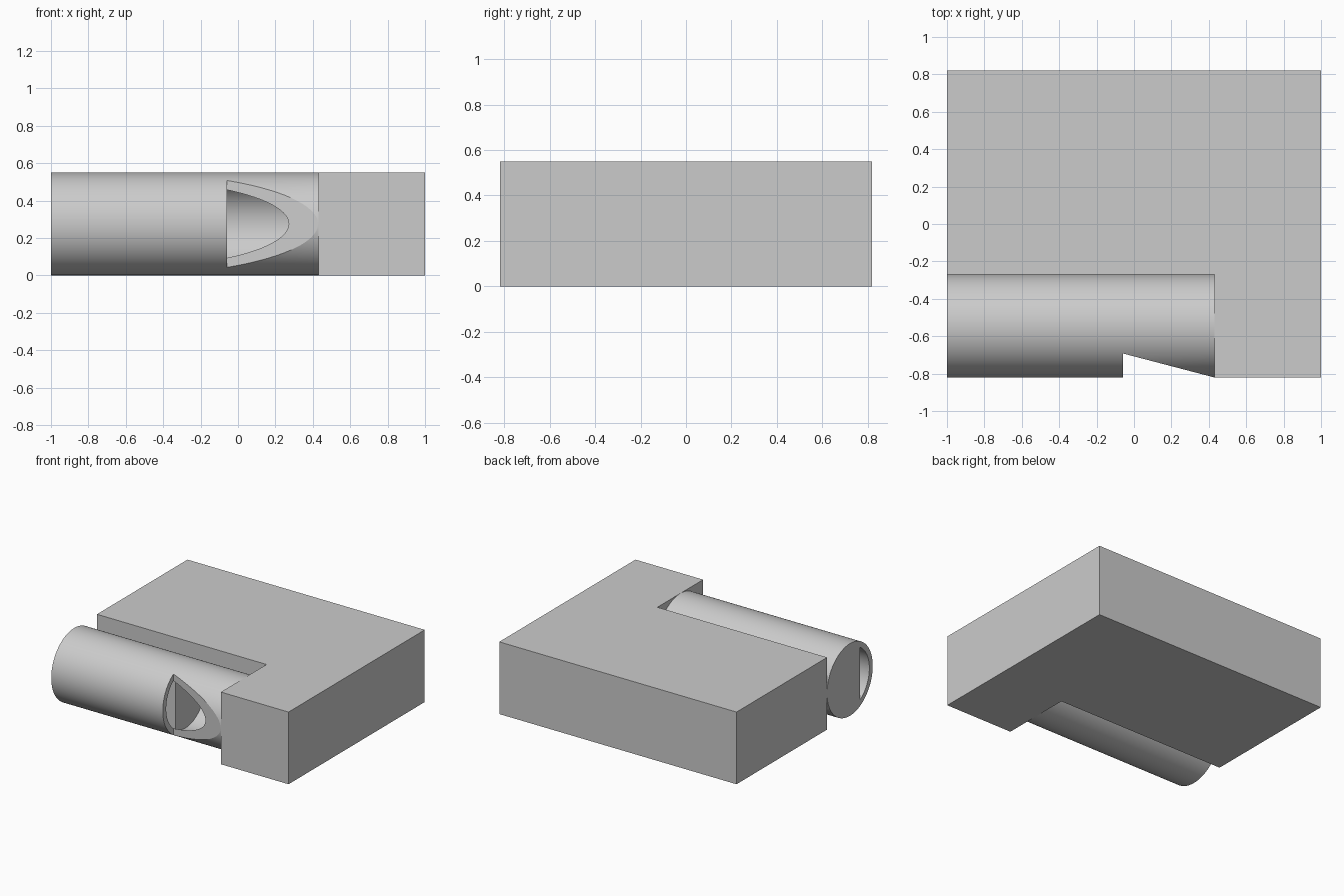
import bpy
import bmesh
import math

cube = bpy.data.objects.get("Cube")
if cube:
    bpy.data.objects.remove(cube, do_unlink=True)

grey = bpy.data.materials.new("plain grey")
grey.use_nodes = True
grey.diffuse_color = (0.6, 0.6, 0.6, 1)
grey.node_tree.nodes["Principled BSDF"].inputs["Base Color"].default_value = (0.6, 0.6, 0.6, 1)

HEIGHT = 0.55
R = HEIGHT / 2           # outer radius of the pipe
BORE = 0.234             # inner radius
AXIS_Y = -0.545
PIPE_END = 0.43          # where the pipe meets the block
LIP = -0.06              # end of the plug and upright side of the mouth


def prism(name, outline, depth):
    """Extrude a closed outline of 3D points along the vector depth."""
    bm = bmesh.new()
    face = bm.faces.new([bm.verts.new(p) for p in outline])
    grown = bmesh.ops.extrude_face_region(bm, geom=[face])["geom"]
    bmesh.ops.translate(bm, vec=depth, verts=[v for v in grown if isinstance(v, bmesh.types.BMVert)])
    bmesh.ops.recalc_face_normals(bm, faces=bm.faces)
    mesh = bpy.data.meshes.new(name)
    bm.to_mesh(mesh)
    bm.free()
    mesh.materials.append(grey)
    obj = bpy.data.objects.new(name, mesh)
    bpy.context.collection.objects.link(obj)
    return obj


def rod(name, radius, x0, x1, sides=96):
    """Round bar along x on the pipe axis."""
    angles = [2 * math.pi * i / sides for i in range(sides)]
    ring = [(x0, AXIS_Y + radius * math.cos(a), R + radius * math.sin(a)) for a in angles]
    return prism(name, ring, (x1 - x0, 0, 0))


def cut(target, cutter):
    """Subtract the cutter for good and remove it."""
    bpy.context.view_layer.objects.active = target
    mod = target.modifiers.new("cut", "BOOLEAN")
    mod.operation = "DIFFERENCE"
    mod.solver = "EXACT"
    mod.object = cutter
    bpy.ops.object.modifier_apply(modifier=mod.name)
    bpy.data.objects.remove(cutter, do_unlink=True)


# L-shaped block that carries the pipe
prism("block", [(-1, 0.82, 0), (-1, -0.27, 0), (PIPE_END, -0.27, 0),
                (PIPE_END, -0.82, 0), (1, -0.82, 0), (1, 0.82, 0)], (0, 0, HEIGHT))

# Pipe: the bore leaves a plug with a narrow windway along the front
pipe = rod("pipe", R, -1, PIPE_END)
bore = rod("bore_cutter", BORE, -1.1, 0.6)
plug = prism("plug_cutter", [(-1.3, -0.665, -0.2), (LIP, -0.665, -0.2),
                             (LIP, 0, -0.2), (-1.3, 0, -0.2)], (0, 0, 1))
cut(bore, plug)
cut(pipe, bore)

# Mouth: upright lip and a long slope running out to the pipe end
mouth = prism("mouth_cutter", [(LIP, -0.692, -0.2), (0.55, -0.852, -0.2),
                               (0.55, -1, -0.2), (LIP, -1, -0.2)], (0, 0, 1))
cut(pipe, mouth)

bpy.ops.object.select_all(action="DESELECT")
pipe.select_set(True)
bpy.context.view_layer.objects.active = pipe
bpy.ops.object.shade_smooth_by_angle(angle=math.radians(12))
